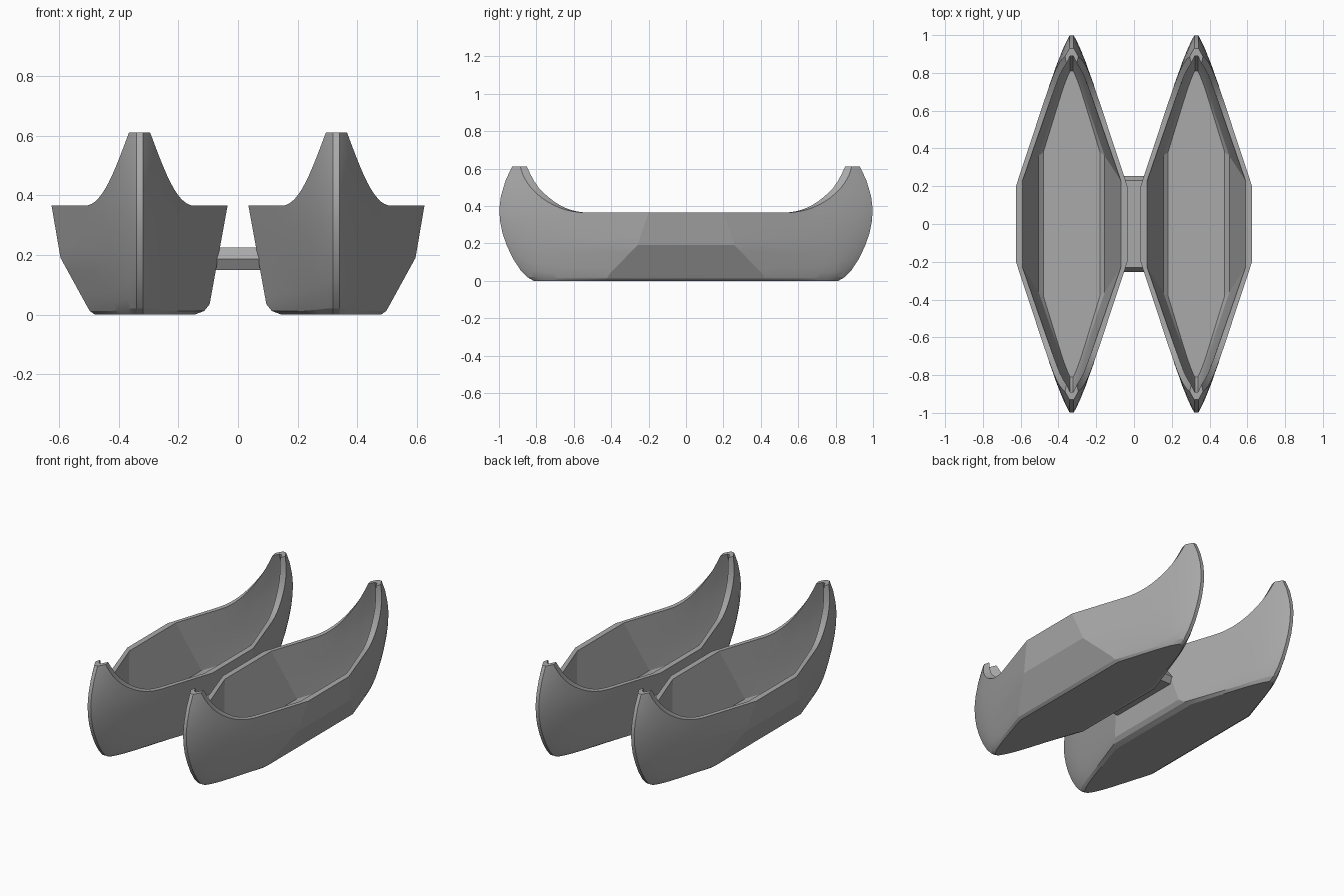
import bpy, bmesh, math

cube = bpy.data.objects.get("Cube")
if cube:
    bpy.data.objects.remove(cube)

# One plain grey for everything
grey = bpy.data.materials.new("plain grey")
grey.use_nodes = True
grey.diffuse_color = (0.4, 0.4, 0.4, 1)
grey.node_tree.nodes["Principled BSDF"].inputs["Base Color"].default_value = (0.4, 0.4, 0.4, 1)

RIM, PEAK = 0.365, 0.61


def interp(points, z):
    """Straight-line lookup in a list of (height, value) pairs."""
    for (z0, a), (z1, b) in zip(points, points[1:]):
        if z <= z1:
            return a + (b - a) * max(0, (z - z0) / (z1 - z0))
    return points[-1][1]


# Each skin side: half width, knuckle position and stem position by height
STEM = [(0, .815), (.02, .85), (.05, .88), (.1, .915), (.15, .942), (.2, .963), (.25, .98),
        (.3, .992), (.37, 1), (.45, .99), (.5, .978), (.55, .96), (PEAK, .93)]
OUTBOARD = dict(width=[(0, .15), (.012, .167), (.035, .18), (.19, .265), (RIM, .295)],
                knuckle=[(0, .43), (.035, .41), (.19, .26), (RIM, .2)],
                stem=STEM, tip=.011, bulge=.02)
INBOARD = dict(width=[(0, .185), (.012, .217), (.035, .235), (RIM, .295)],
               knuckle=[(0, .33), (.035, .28), (RIM, .2)],
               stem=STEM, tip=.011, bulge=.02)
CAVITY = dict(width=[(.02, .15), (.04, .175), (RIM, .26)],
              knuckle=[(.02, .38), (.04, .36), (RIM, .23)],
              stem=[(.02, .81), (.1, .86), (.2, .9), (RIM, .93), (.5, .92), (PEAK, .89)],
              tip=.008, bulge=.01)

OUTER_ROWS = [0, .012, .035, .07, .11, .15, .19, .23, .27, .32, RIM]
INNER_ROWS = [.02, .04, .08, .13, .18, .24, .3, RIM]
COLUMNS = [0, .15, .3, .42] + [.42 + .52 * i / 12 for i in range(1, 13)] + [.96, .98, .992, 1]


def sheer(t):
    """Rim height from the knuckle (0) to the stem (1)."""
    u = min(1, max(0, (t - .42) / .52))
    return RIM + (PEAK - RIM) * u ** 2.1


def hull_point(side, t, row):
    base = side["width"][0][0]
    z = base + (row - base) * (sheer(t) - base) / (RIM - base)
    w, k, s = (interp(side[n], z) for n in ("width", "knuckle", "stem"))
    x = side["tip"] + (w - side["tip"]) * (1 - t) + side["bulge"] * t * (1 - t ** 8)
    return x, k + (s - k) * t, z


def ring(bm, sides, row, mirror):
    """Closed waterline loop around the hull."""
    verts = []
    for side, sx in zip(sides, (1, -1)):
        ends = [(t, -sx) for t in reversed(COLUMNS)] + [(t, sx) for t in COLUMNS]
        for t, sy in ends:
            x, y, z = hull_point(side, t, row)
            verts.append(bm.verts.new((mirror * (.33 + sx * x), sy * y, z)))
    return verts


def finish(name, bm, angle):
    bmesh.ops.recalc_face_normals(bm, faces=bm.faces)
    mesh = bpy.data.meshes.new(name)
    bm.to_mesh(mesh)
    bm.free()
    mesh.materials.append(grey)
    obj = bpy.data.objects.new(name, mesh)
    bpy.context.collection.objects.link(obj)
    bpy.ops.object.select_all(action="DESELECT")
    obj.select_set(True)
    bpy.context.view_layer.objects.active = obj
    bpy.ops.object.shade_smooth_by_angle(angle=math.radians(angle))
    return obj


# Hulls: outer skin up to the rim, over it, and down the cavity to the floor
for name, mirror in (("left_hull", 1), ("right_hull", -1)):
    bm = bmesh.new()
    rings = [ring(bm, (OUTBOARD, INBOARD), r, mirror) for r in OUTER_ROWS]
    rings += [ring(bm, (CAVITY, CAVITY), r, mirror) for r in reversed(INNER_ROWS)]
    for lower, upper in zip(rings, rings[1:]):
        n = len(lower)
        for i in range(n):
            j = (i + 1) % n
            bm.faces.new((lower[i], lower[j], upper[j], upper[i]))
    bm.faces.new(rings[0])
    bm.faces.new(rings[-1])
    finish(name, bm, 16)

# Bridge: a row of six-sided bars between the hulls
for i in range(11):
    bm = bmesh.new()
    bmesh.ops.create_cone(bm, cap_ends=True, segments=6, radius1=.043, radius2=.043, depth=.18)
    bar = finish(f"bridge_bar_{i + 1}", bm, 16)
    bar.rotation_euler = (0, math.pi / 2, 0)
    bar.location = (0, (i - 5) * .042, .187)
